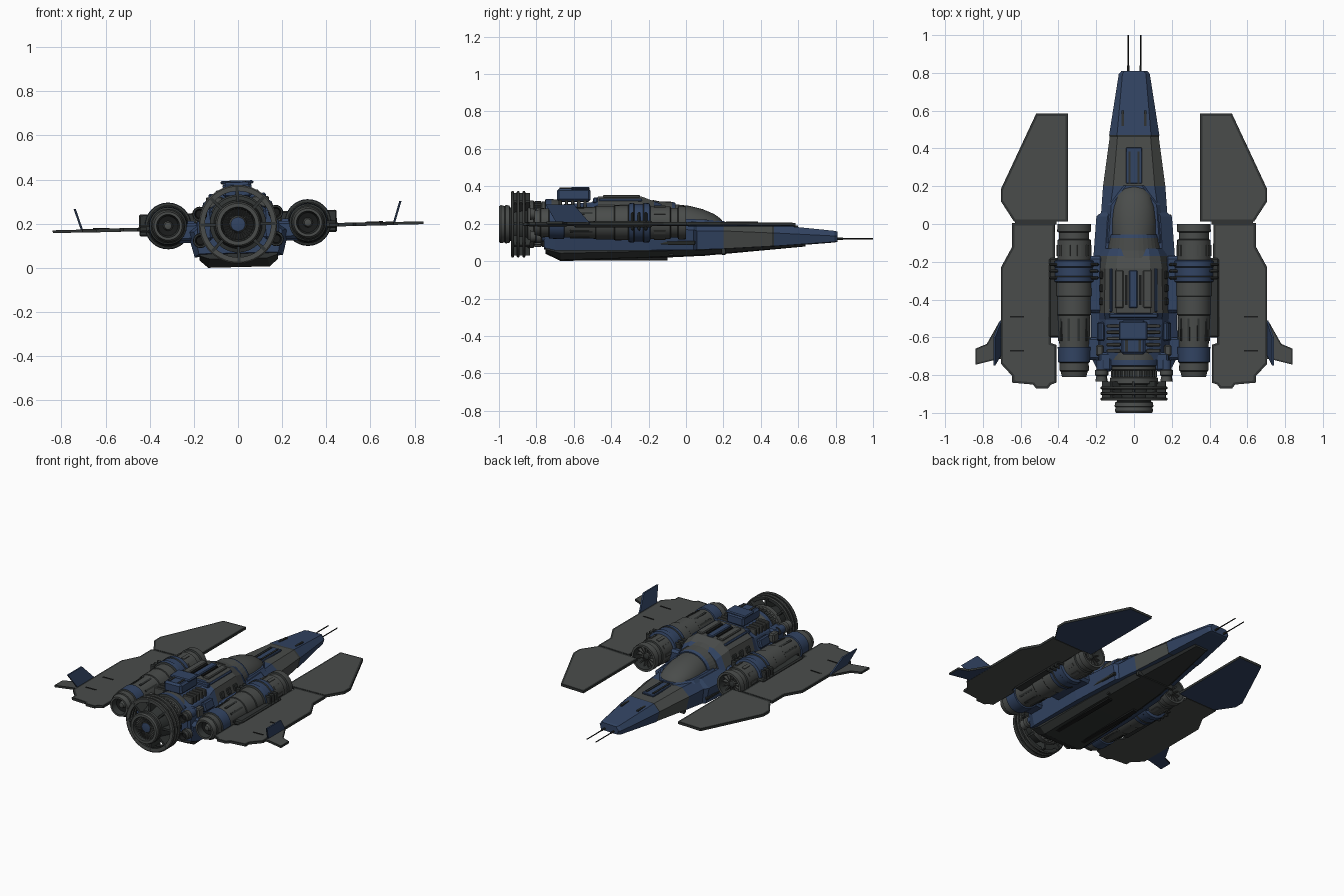
import bpy, bmesh, math
from mathutils import Matrix, Vector

if "Cube" in bpy.data.objects:
    bpy.data.objects.remove(bpy.data.objects["Cube"])

def material(name, rgb):
    m = bpy.data.materials.new(name)
    m.diffuse_color = (*rgb, 1)
    m.use_nodes = True
    m.node_tree.nodes["Principled BSDF"].inputs["Base Color"].default_value = m.diffuse_color
    return m

MATS = [material("hull grey", (.068, .073, .070)), material("navy blue", (.032, .058, .125)),
        material("dark grey", (.030, .034, .033)), material("black", (.010, .011, .011))]
G, B, D, K = range(4)

# the whole craft is rolled slightly about its long axis
ROLL = Matrix.Translation((0, 0, .2)) @ Matrix.Rotation(math.radians(-1.4), 4, 'Y') @ Matrix.Translation((0, 0, -.2))
parts = []

def finish(name, bm, rule=G, smooth=False):
    bmesh.ops.recalc_face_normals(bm, faces=bm.faces)
    bm.normal_update()
    if callable(rule):
        for f in bm.faces:
            f.material_index = rule(f.calc_center_median(), f.normal)
    elif rule is not None:
        for f in bm.faces:
            f.material_index = rule
    bm.transform(ROLL)
    me = bpy.data.meshes.new(name)
    bm.to_mesh(me)
    bm.free()
    for m in MATS:
        me.materials.append(m)
    ob = bpy.data.objects.new(name, me)
    bpy.context.collection.objects.link(ob)
    parts.append(ob)
    if smooth:
        bpy.ops.object.select_all(action='DESELECT')
        ob.select_set(True)
        bpy.context.view_layer.objects.active = ob
        bpy.ops.object.shade_smooth_by_angle(angle=math.radians(32))
    return ob

def box(name, c, s, mat=G, bevel=0, ang=0, mirror=False):
    for sx in ((1, -1) if mirror else (1,)):
        bm = bmesh.new()
        bmesh.ops.create_cube(bm, size=1)
        bm.transform(Matrix.Diagonal((*s, 1)))
        if bevel:
            bmesh.ops.bevel(bm, geom=bm.edges[:], offset=bevel, segments=1, affect='EDGES')
        bm.transform(Matrix.Translation((c[0] * sx, c[1], c[2])) @ Matrix.Rotation(ang * sx, 4, 'Y'))
        finish(name, bm, mat)

def loft(name, sections, rule, smooth=False):
    """sections: (y, half profile from top to bottom as (x, z)), mirrored in x"""
    bm = bmesh.new()
    rings = []
    for y, half in sections:
        pts = half + [(-x, z) for x, z in reversed(half) if x > 1e-6]
        rings.append([bm.verts.new((x, y, z)) for x, z in pts])
    n = len(rings[0])
    for a, b in zip(rings, rings[1:]):
        for i in range(n):
            bm.faces.new((a[i], a[(i + 1) % n], b[(i + 1) % n], b[i]))
    bm.faces.new(rings[0])
    bm.faces.new(rings[-1])
    return finish(name, bm, rule, smooth)

def lathe(name, cx, cz, prof, seg=32):
    """profile (y, radius, colour of the band that follows) spun about the y axis"""
    bm = bmesh.new()
    rings = []
    for y, r, _ in prof:
        k = seg if r > 0 else 1
        rings.append([bm.verts.new((cx + r * math.cos(2 * math.pi * i / seg), y,
                                    cz + r * math.sin(2 * math.pi * i / seg))) for i in range(k)])
    for (a, b), p in zip(zip(rings, rings[1:]), prof):
        for i in range(seg):
            j = (i + 1) % seg
            vs = [a[i % len(a)], a[j % len(a)], b[j % len(b)], b[i % len(b)]]
            bm.faces.new(list(dict.fromkeys(vs))).material_index = p[2]
    bmesh.ops.remove_doubles(bm, verts=bm.verts, dist=1e-6)
    return finish(name, bm, None, True)

def spokes(name, cx, cz, y, depth, r0, r1, n, thick, mat):
    bm = bmesh.new()
    for i in range(n):
        m = Matrix.Translation((cx, y, cz)) @ Matrix.Rotation(2 * math.pi * i / n, 4, 'Y') \
            @ Matrix.Translation(((r0 + r1) / 2, 0, 0)) @ Matrix.Diagonal((r1 - r0, depth, thick, 1))
        bmesh.ops.create_cube(bm, size=1, matrix=m)
    finish(name, bm, mat)

def plate(name, poly, z0, z1, under, trim=.012, top=G):
    """flat wing panel with a dark rim, built on both sides"""
    for sx in (1, -1):
        bm = bmesh.new()
        f = bm.faces.new([bm.verts.new((x * sx, y, z0)) for x, y in poly])
        up = bmesh.ops.extrude_face_region(bm, geom=[f])['geom']
        bmesh.ops.translate(bm, verts=[v for v in up if isinstance(v, bmesh.types.BMVert)], vec=(0, 0, z1 - z0))
        bmesh.ops.recalc_face_normals(bm, faces=bm.faces)
        bm.normal_update()
        for g in bm.faces:
            g.material_index = D if abs(g.normal.z) < .5 else (top if g.normal.z > 0 else under)
        face = [g for g in bm.faces if g.normal.z > .5]
        for g in bmesh.ops.inset_region(bm, faces=face, thickness=trim, use_even_offset=True)['faces']:
            g.material_index = D
        finish(name, bm, None)

# main hull: blue nose, grey collar, blue body
def hull(y, tw, tz, mw, mz, bw, bz):
    return (y, [(0, tz), (tw, tz), (mw, mz), (bw, bz), (0, bz)])
loft("hull", [hull(.81, .05, .158, .068, .135, .06, .108), hull(.795, .062, .163, .082, .135, .07, .104),
              hull(.47, .09, .195, .133, .150, .115, .08), hull(.46, .088, .193, .130, .150, .112, .08),
              hull(.20, .11, .206, .165, .160, .145, .065), hull(.06, .13, .212, .175, .160, .165, .06),
              hull(.04, .14, .214, .200, .165, .180, .058), hull(-.30, .16, .22, .225, .170, .2, .055),
              hull(-.70, .16, .22, .230, .170, .2, .055), hull(-.76, .15, .21, .200, .170, .18, .07)],
     lambda c, n: D if .46 < c.y < .47 else G if .2 < c.y < .46 and n.z > -.3 else B)
# keel tray
loft("keel", [(y, [(0, t), (w, t), (w, m), (v, b), (0, b)]) for y, t, w, m, v, b in
              [(.64, .10, .05, .092, .04, .082), (.10, .10, .14, .060, .11, .034), (-.25, .1, .165, .05, .13, .018),
               (-.67, .10, .178, .040, .14, .006), (-.75, .10, .175, .060, .13, .045)]], D)
for y in (.2, -.08, -.36):
    box("keel_rib", (0, y, .047 + .03 * y), (.27, .02, .03), D)
box("belly_panel", (.1, -.35, .014), (.03, .5, .012), K, mirror=True)
box("side_stripe", (.187, -.2, .095), (.02, .5, .02), D, .004, mirror=True)

# nose details
box("nose_strip", (0, .31, .203), (.085, .19, .012), B, .003)
box("nose_slot", (.024, .30, .208), (.012, .17, .012), D, mirror=True)
box("nose_plate", (.06, .56, .187), (.012, .08, .01), D, mirror=True)
for sx in (1, -1):
    lathe("antenna", .033 * sx, .122, [(.78, 0, D), (.78, .006, D), (.84, .006, D), (.84, .0035, K), (1, .0035, K), (1, 0, K)], 8)

# canopy bubble with frame
def dome(w, h, z=.2):
    return [(w * math.sin(a), z + h * math.cos(a)) for a in [math.pi / 16 * i for i in range(9)]] + [(0, z)]
loft("canopy", [(.198, dome(.03, .012)), (.185, dome(.062, .03)), (.15, dome(.09, .055)), (.09, dome(.110, .08)),
                (.02, dome(.118, .098)), (-.07, dome(.118, .108)), (-.16, dome(.1, .11))], G, True)
loft("canopy_frame", [(-.055, dome(.125, .113)), (-.075, dome(.13, .12)), (-.14, dome(.14, .122)), (-.18, dome(.15, .13))],
     lambda c, n: B if c.y > -.1 else G)
loft("canopy_sill", [(.205, [(0, .215), (.04, .215), (.06, .2), (0, .2)]), (.1, [(0, .222), (.12, .222), (.14, .2), (0, .2)]),
                     (-.1, [(0, .228), (.135, .228), (.155, .2), (0, .2)])], B)

# cabin behind the canopy
def cab(y, a, az, b, bz, c=.185):
    return (y, [(0, az), (a, az), (b, bz), (c, .2), (0, .2)])
loft("cabin", [cab(-.13, .08, .305, .125, .265, .16), cab(-.17, .085, .32, .14, .285, .178), cab(-.235, .09, .345, .15, .3),
               cab(-.47, .09, .345, .155, .3), cab(-.505, .085, .315, .15, .28), cab(-.72, .08, .30, .14, .26, .18)],
     lambda c, n: B if c.y < -.47 or (c.y > -.17 and n.z > .3) else G)
for x in (-.075, 0, .075):
    box("roof_panel", (x, -.345, .347), (.045, .2, .016), G if x else B, .005)
box("roof_slot", (.037, -.35, .346), (.014, .16, .012), K, mirror=True)
box("roof_edge", (.118, -.35, .325), (.016, .23, .016), B, .004, .8, True)
box("rear_roof_band", (0, -.485, .325), (.26, .025, .03), B, .006)
for y in (-.27, -.34, -.41):
    box("cabin_side_vent", (.172, y, .245), (.014, .04, .04), D, .005, -.3, True)
box("cabin_side_blue", (.175, -.57, .24), (.03, .1, .06), B, .008, -.3, True)
box("cabin_side_block", (.18, -.67, .235), (.04, .06, .06), G, .008, mirror=True)
# equipment on the rear deck
box("top_box", (0, -.6, .355), (.13, .18, .07), B, .012)
box("top_box_cap", (0, -.565, .39), (.15, .10, .016), B, .006)
box("top_box_slot", (.035, -.64, .39), (.014, .07, .008), D, mirror=True)
for i in range(5):
    box("deck_fin", (.105, -.54 - .033 * i, .30), (.075, .018, .05), G, .004, mirror=True)
box("rear_block", (.15, -.73, .20), (.07, .1, .14), B, .012, mirror=True)

# main engine
lathe("main_engine", 0, .2, [(-.68, 0, G), (-.68, .13, G), (-.72, .135, B), (-.75, .135, D), (-.755, .122, G), (-.77, .122, G),
      (-.775, .115, D), (-.81, .115, G), (-.815, .128, G), (-.845, .128, D), (-.85, .11, D), (-.94, .09, D), (-.945, .1, G),
      (-.965, .103, D), (-.97, .097, G), (-.99, .102, G), (-1, .095, G), (-1, .078, D), (-.96, .07, K), (-.95, .04, G),
      (-.975, .032, B), (-.98, 0, B)], 40)
spokes("main_engine_vanes", 0, .2, -.965, .035, .038, .074, 32, .004, G)
spokes("main_engine_fins", 0, .2, -.793, .034, .11, .123, 28, .010, G)
for y in (-.867, -.897, -.927):
    lathe("engine_ring", 0, .2, [(y + .007, .15, D), (y + .008, .172, G), (y + .004, .178, G), (y - .004, .178, G),
          (y - .008, .172, G), (y - .007, .15, D), (y + .007, .15, D)], 48)
spokes("ring_struts", 0, .2, -.885, .1, .09, .168, 8, .014, D)
for sx in (1, -1):
    for z in (.13, .25):
        lathe("small_thruster", .172 * sx, z, [(-.72, 0, D), (-.72, .026, B), (-.77, .026, G), (-.775, .034, G), (-.80, .034, D),
              (-.805, .026, G), (-.835, .032, D), (-.835, .024, K), (-.81, .018, K), (-.81, 0, K)], 16)

# side engines
ENGINE = [(-.07, 0, K), (-.07, .068, D), (0, .074, G), (0, .088, G), (-.04, .09, D), (-.045, .08, G), (-.08, .08, D),
          (-.085, .088, G), (-.19, .088, B), (-.195, .104, B), (-.225, .106, D), (-.23, .101, B), (-.275, .101, D),
          (-.28, .106, B), (-.305, .104, D), (-.31, .093, G), (-.38, .094, D), (-.385, .090, G), (-.48, .09, D),
          (-.485, .086, G), (-.65, .078, B), (-.652, .087, B), (-.73, .085, D), (-.735, .077, G), (-.775, .078, D),
          (-.78, .072, G), (-.81, .064, G), (-.81, .052, D), (-.77, .045, K), (-.765, .022, G), (-.785, .016, G), (-.79, 0, D)]
for sx in (1, -1):
    cx = .317 * sx
    lathe("side_engine", cx, .2, ENGINE)
    lathe("intake_hub", cx, .2, [(-.07, .03, G), (-.03, .02, D), (-.02, 0, D)], 16)
    spokes("intake_vanes", cx, .2, -.05, .035, .025, .071, 14, .005, G)
    spokes("engine_panel_lines", cx, .2, -.56, .12, .076, .0855, 10, .012, D)
    spokes("engine_front_plates", cx, .2, -.14, .06, .08, .092, 10, .02, G)
for y in (-.215, -.25, -.285):
    box("engine_clamp", (.317, y, .205), (.262, .016, .10), D, .006, mirror=True)
box("engine_pylon", (.225, -.32, .17), (.12, .30, .10), B, .015, mirror=True)
box("rear_pylon", (.225, -.66, .17), (.10, .12, .08), B, .012, mirror=True)
box("wing_mount", (.415, -.39, .19), (.07, .42, .035), D, .008, mirror=True)

# wings in two panels, forward one blue underneath
plate("front_wing", [(.35, .585), (.518, .585), (.705, .185), (.705, .12), (.635, .012), (.35, .012)], .179, .195, B)
plate("rear_wing", [(.42, .005), (.645, .005), (.645, -.12), (.705, -.23), (.705, -.74), (.645, -.805), (.645, -.84),
                    (.535, -.85), (.52, -.87), (.455, -.87), (.44, -.85), (.412, -.84), (.412, -.64), (.44, -.63),
                    (.44, -.5), (.418, -.485)], .179, .195, G)
box("wing_hinge", (.52, .008, .187), (.22, .02, .012), D, mirror=True)
for y in (-.49, -.67):
    box("wing_slot", (.62, y, .195), (.075, .008, .006), K, mirror=True)
plate("wing_tip", [(.70, -.51), (.715, -.52), (.78, -.635), (.84, -.66), (.84, -.745), (.72, -.715), (.70, -.715)], .180, .193, B, .008)
# tip fins leaning outward
for sx in (1, -1):
    bm = bmesh.new()
    vs = [[bm.verts.new((sx * (.702 + d + (z - .19) * .32), y, z)) for y, z in
           ((-.51, .185), (-.60, .287), (-.75, .287), (-.69, .185))] for d in (0, .010)]
    bm.faces.new(vs[0])
    bm.faces.new(vs[1])
    for i in range(4):
        bm.faces.new((vs[0][i], vs[0][(i + 1) % 4], vs[1][(i + 1) % 4], vs[1][i]))
    finish("tip_fin", bm, B)

# stand the craft on the ground plane
low = min(v.co.z for o in parts for v in o.data.vertices)
for o in parts:
    o.data.transform(Matrix.Translation((0, 0, -low)))
